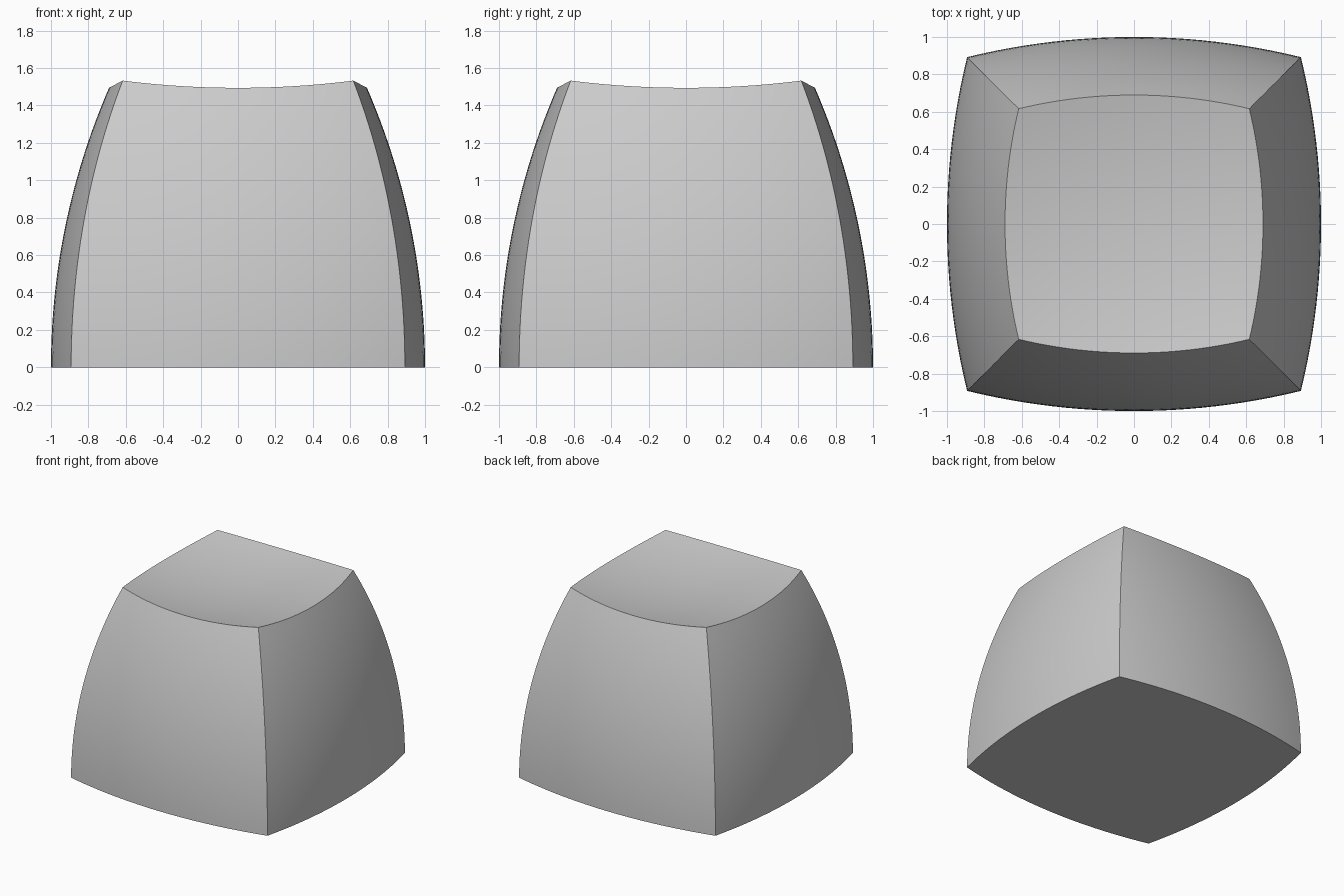
import bpy, bmesh, math

if "Cube" in bpy.data.objects:
    bpy.data.objects.remove(bpy.data.objects["Cube"])

R = 3.75          # radius of the large spheres that form the bulging sides and the dished top
DISH_CENTRE = 5.18
CUTS = 23


def side(p, z):
    """Half-width of a bulging side at cross position p and height z."""
    return math.sqrt(R * R - p * p - z * z) - (R - 1)


def dish(x, y):
    """Height of the concave top."""
    return DISH_CENTRE - math.sqrt(R * R - x * x - y * y)


# Keycap body: a gridded cube fitted between the side spheres, dish and flat base
bm = bmesh.new()
bmesh.ops.create_cube(bm, size=2)
bmesh.ops.subdivide_edges(bm, edges=bm.edges[:], cuts=CUTS, use_grid_fill=True)
for v in bm.verts:
    a, b, t = v.co.x, v.co.y, (v.co.z + 1) / 2
    x, y, z = a * 0.8, b * 0.8, t * 1.5
    for _ in range(40):
        x, y, z = a * side(y, z), b * side(x, z), t * dish(x, y)
    v.co = (x, y, z)
bmesh.ops.recalc_face_normals(bm, faces=bm.faces[:])

mesh = bpy.data.meshes.new("keycap_body")
bm.to_mesh(mesh)
bm.free()
body = bpy.data.objects.new("keycap_body", mesh)
bpy.context.collection.objects.link(body)

# Plain light grey plastic
grey = bpy.data.materials.new("light_grey")
grey.diffuse_color = (0.6, 0.6, 0.6, 1)
grey.use_nodes = True
grey.node_tree.nodes["Principled BSDF"].inputs["Base Color"].default_value = grey.diffuse_color
mesh.materials.append(grey)

# Smooth surfaces with crisp borders
bpy.context.view_layer.objects.active = body
body.select_set(True)
bpy.ops.object.shade_smooth_by_angle(angle=math.radians(30))
